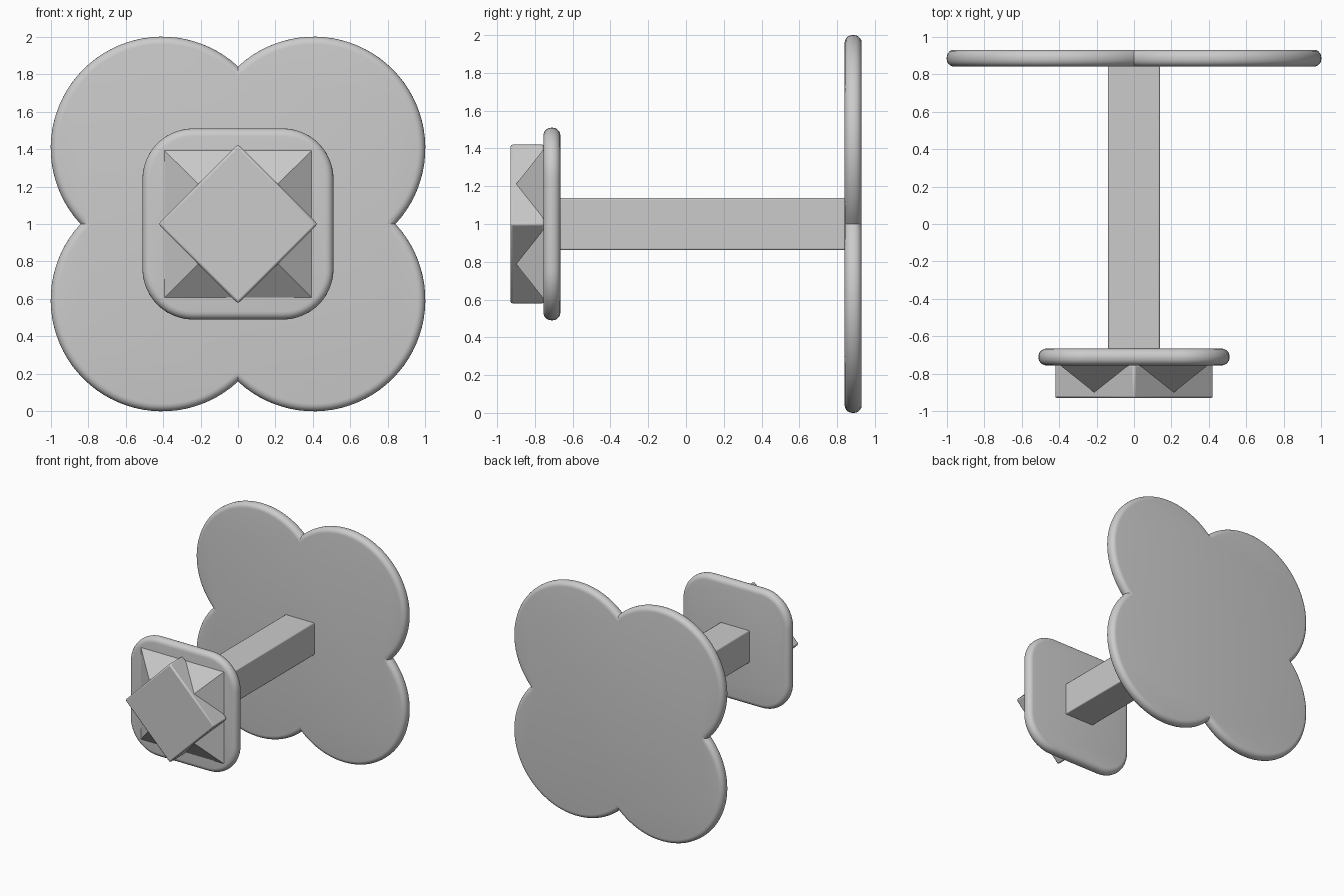
import bpy, bmesh, math

if "Cube" in bpy.data.objects:
    bpy.data.objects.remove(bpy.data.objects["Cube"])

grey = bpy.data.materials.new("plain grey")
grey.diffuse_color = (0.6, 0.6, 0.6, 1)
grey.use_nodes = True
grey.node_tree.nodes["Principled BSDF"].inputs["Base Color"].default_value = grey.diffuse_color
CZ = 1.0  # height of the central axis


def loft(name, rings, bevel=0.0):
    """Skin closed (x, y, z) rings of equal length, cap both ends."""
    bm = bmesh.new()
    loops = [[bm.verts.new(p) for p in ring] for ring in rings]
    n = len(loops[0])
    for a, b in zip(loops, loops[1:]):
        for i in range(n):
            j = (i + 1) % n
            bm.faces.new((a[i], a[j], b[j], b[i]))
    bm.faces.new(loops[0])
    bm.faces.new(loops[-1])
    bmesh.ops.recalc_face_normals(bm, faces=bm.faces)
    me = bpy.data.meshes.new(name)
    bm.to_mesh(me)
    bm.free()
    me.materials.append(grey)
    ob = bpy.data.objects.new(name, me)
    bpy.context.collection.objects.link(ob)
    if bevel:
        m = ob.modifiers.new("soft edges", 'BEVEL')
        m.width, m.segments = bevel, 2
    bpy.ops.object.select_all(action='DESELECT')
    ob.select_set(True)
    bpy.context.view_layer.objects.active = ob
    bpy.ops.object.shade_smooth_by_angle(angle=math.radians(35))
    return ob


def four_arcs(c, r, y, steps, spread):
    """Outline of four arcs centred on (+-c, +-c), each covering 90 + 2*spread."""
    pts = []
    for k in range(4):
        mid = math.pi / 4 + k * math.pi / 2
        cx, cz = c * math.sqrt(2) * math.cos(mid), c * math.sqrt(2) * math.sin(mid)
        half = math.pi / 4 + spread
        last = steps if spread else steps + 1  # touching arcs share end points
        for i in range(last):
            a = mid - half + 2 * half * i / steps
            pts.append((cx + r * math.cos(a), y, CZ + cz + r * math.sin(a)))
    return pts


def rounded_plate(name, c, r, y0, y1, edge, steps, lobed):
    profile = []
    for i in range(6):
        t = math.pi / 2 * i / 5
        profile.append((edge * (1 - math.sin(t)), y0 + edge * (1 - math.cos(t))))
    profile += [(o, y0 + y1 - y) for o, y in reversed(profile)]
    rings = []
    for off, y in profile:
        rr = r - off
        spread = math.acos(-c / rr) - math.pi / 2 if lobed else 0
        rings.append(four_arcs(c, rr, y, steps, spread))
    return loft(name, rings)


def square(h, y, turned=False):
    if turned:
        return [(h, y, CZ), (0, y, CZ + h), (-h, y, CZ), (0, y, CZ - h)]
    return [(h, y, CZ + h), (-h, y, CZ + h), (-h, y, CZ - h), (h, y, CZ - h)]


# Four-lobed wall plate
rounded_plate("wall_plate", 0.405, 0.595, 0.84, 0.93, 0.04, 40, True)
# Rounded square plate behind the knob
rounded_plate("knob_plate", 0.24, 0.27, -0.755, -0.665, 0.042, 12, False)
# Square stem joining both plates
loft("stem", [square(0.138, -0.67), square(0.138, 0.845)], 0.008)
# Sloped four-sided base of the knob
loft("knob_base", [square(0.4, -0.75), square(0.205, -0.905)])
# Diamond-shaped front block of the knob
loft("knob_diamond", [square(0.425, -0.75, True), square(0.425, -0.93, True)], 0.012)
